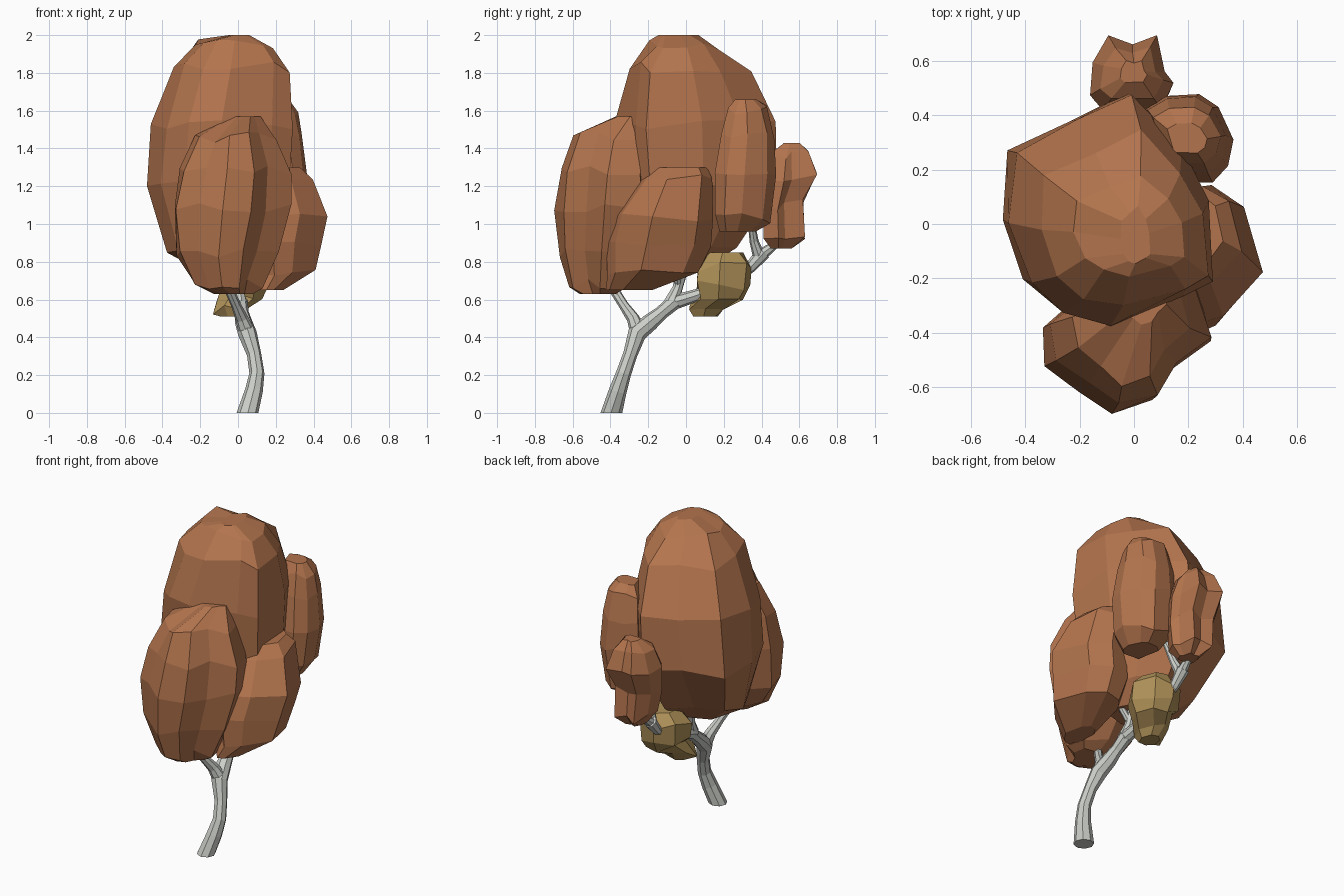
import bpy, bmesh, random

random.seed(7)


def material(name, rgb):
    m = bpy.data.materials.new(name)
    m.diffuse_color = (*rgb, 1)
    return m


RUST = material("rust_leaves", (0.45, 0.175, 0.075))
TAN = material("tan_leaves", (0.44, 0.29, 0.10))
BARK = material("pale_bark", (0.60, 0.62, 0.58))


def foliage(name, plan, rings, mat, jit=0.035):
    """Faceted leaf clump: a plan outline fitted into rings of (z, x0, x1, y0, y1)."""
    xs, ys = zip(*plan)
    bm = bmesh.new()
    loops = []
    for i, (z, x0, x1, y0, y1) in enumerate(rings):
        inner = 0 < i < len(rings) - 1
        loop = []
        for px, py in plan:
            u = (px - min(xs)) / (max(xs) - min(xs))
            v = (py - min(ys)) / (max(ys) - min(ys))
            r = 1 + random.uniform(-jit, jit)
            dz = random.uniform(-0.03, 0.03) if inner else 0
            loop.append(bm.verts.new(((x0 + x1) / 2 + (u - .5) * r * (x1 - x0),
                                      (y0 + y1) / 2 + (v - .5) * r * (y1 - y0), z + dz)))
        loops.append(loop)
    n = len(plan)
    for lo, hi in zip(loops, loops[1:]):
        for k in range(n):
            j = (k + 1) % n
            bm.faces.new((lo[k], lo[j], hi[j], hi[k]))
    bm.faces.new(loops[0][::-1])
    bm.faces.new(loops[-1])
    bmesh.ops.recalc_face_normals(bm, faces=bm.faces)
    me = bpy.data.meshes.new(name)
    bm.to_mesh(me)
    bm.free()
    me.materials.append(mat)
    ob = bpy.data.objects.new(name, me)
    bpy.context.collection.objects.link(ob)


def branch(name, points):
    """Tapered eight-sided tube through points of (x, y, z, radius)."""
    cu = bpy.data.curves.new(name, 'CURVE')
    cu.dimensions = '3D'
    cu.bevel_depth = 1.0
    cu.bevel_resolution = 2
    cu.use_fill_caps = True
    sp = cu.splines.new('POLY')
    sp.points.add(len(points) - 1)
    for p, (x, y, z, r) in zip(sp.points, points):
        p.co = (x, y, z, 1)
        p.radius = r
    sp.use_smooth = False
    ob = bpy.data.objects.new(name, cu)
    bpy.context.collection.objects.link(ob)
    bpy.ops.object.select_all(action='DESELECT')
    ob.select_set(True)
    bpy.context.view_layer.objects.active = ob
    bpy.ops.object.convert(target='MESH')
    me = bpy.context.object.data
    for v in me.vertices:          # flat foot on the ground
        if v.co.z < 0.04:
            v.co.z = 0
    me.materials.clear()
    me.materials.append(BARK)


# Trunk and boughs
branch("trunk", [(.05, -.395, 0, .060), (.085, -.36, .12, .047), (.10, -.33, .21, .040),
                 (.085, -.295, .31, .038), (.05, -.26, .42, .050), (.03, -.19, .48, .046),
                 (.02, -.13, .53, .037), (.01, -.06, .59, .042)])
branch("front_bough", [(.05, -.25, .42, .046), (.02, -.28, .50, .034), (-.01, -.33, .57, .026),
                       (-.045, -.38, .65, .026), (-.06, -.42, .78, .018)])
branch("middle_bough", [(.01, -.08, .58, .040), (.0, -.045, .66, .028),
                        (-.01, -.02, .76, .032), (-.03, .0, .9, .018)])
branch("right_twig", [(0, -.04, .68, .022), (.06, -.05, .77, .020), (.14, -.06, .88, .014)])
branch("back_bough", [(.01, -.08, .58, .040), (.0, .08, .63, .032), (-.01, .22, .69, .030),
                      (-.025, .34, .77, .030), (-.03, .41, .85, .040)])
branch("upper_twig", [(-.03, .39, .82, .034), (0, .36, .91, .024), (.06, .34, 1.05, .016)])
branch("back_twig", [(-.03, .39, .83, .034), (-.02, .47, .89, .022), (0, .53, 1.0, .014)])

# Main crown
foliage("main_crown",
        [(.29, -.20), (.27, .10), (.17, .30), (-.02, .50), (-.23, .40), (-.46, .28),
         (-.48, .02), (-.40, -.20), (-.28, -.31), (-.10, -.35), (.18, -.26)],
        [(.75, -.20, .10, -.18, .08), (.87, -.38, .19, -.28, .26), (1.20, -.48, .28, -.34, .48),
         (1.53, -.45, .29, -.36, .48), (1.83, -.34, .27, -.30, .34), (1.95, -.22, .19, -.19, .18),
         (2.0, -.05, .06, -.15, .07)], RUST)

# Front clump
foliage("front_clump",
        [(-.34, -.38), (-.32, -.52), (-.20, -.61), (-.08, -.69), (.07, -.65), (.15, -.53),
         (.28, -.43), (.23, -.24), (-.05, -.20), (-.22, -.27)],
        [(.63, -.13, .08, -.56, -.36), (.68, -.24, .13, -.62, -.31), (.84, -.33, .21, -.67, -.25),
         (1.08, -.34, .28, -.69, -.20), (1.28, -.30, .28, -.66, -.20), (1.46, -.22, .20, -.59, -.20),
         (1.57, -.04, .12, -.37, -.23)], RUST)

# Right clump
foliage("right_clump",
        [(.28, .15), (.40, .06), (.47, -.21), (.32, -.38), (.20, -.43), (.08, -.30),
         (.05, .0), (.15, .12)],
        [(.65, .10, .24, -.43, -.18), (.74, .07, .41, -.42, .06), (.88, .05, .44, -.42, .13),
         (1.03, .05, .48, -.38, .15), (1.24, .07, .40, -.25, .14), (1.30, .14, .33, -.17, .11)],
        RUST)

# Back right clump
foliage("back_right_clump",
        [(.04, .42), (.12, .47), (.24, .48), (.31, .43), (.37, .31), (.35, .21),
         (.29, .15), (.10, .16)],
        [(.96, .09, .27, .18, .37), (1.03, .04, .34, .15, .45), (1.28, .04, .37, .15, .48),
         (1.48, .05, .34, .19, .47), (1.60, .07, .32, .22, .43), (1.66, .12, .27, .26, .37)],
        RUST)

# Rear clump
foliage("rear_clump",
        [(-.09, .69), (.0, .66), (.09, .69), (.12, .57), (.16, .53), (.11, .44),
         (-.11, .44), (-.16, .49), (-.15, .60)],
        [(.87, -.05, .06, .45, .56), (.95, -.12, .12, .41, .63), (1.10, -.14, .13, .41, .62),
         (1.25, -.16, .15, .42, .69), (1.37, -.12, .11, .46, .65), (1.43, -.05, .05, .52, .60)],
        RUST)

# Low tan clump
foliage("tan_clump",
        [(.16, .18), (.10, .32), (-.02, .35), (-.13, .28), (-.15, .14), (-.05, .06), (.09, .06)],
        [(.51, -.09, .02, .04, .17), (.55, -.13, .05, .02, .22), (.62, -.10, .13, .08, .30),
         (.68, -.13, .16, .06, .34), (.77, -.14, .16, .06, .35), (.85, -.07, .10, .12, .30)],
        TAN)
